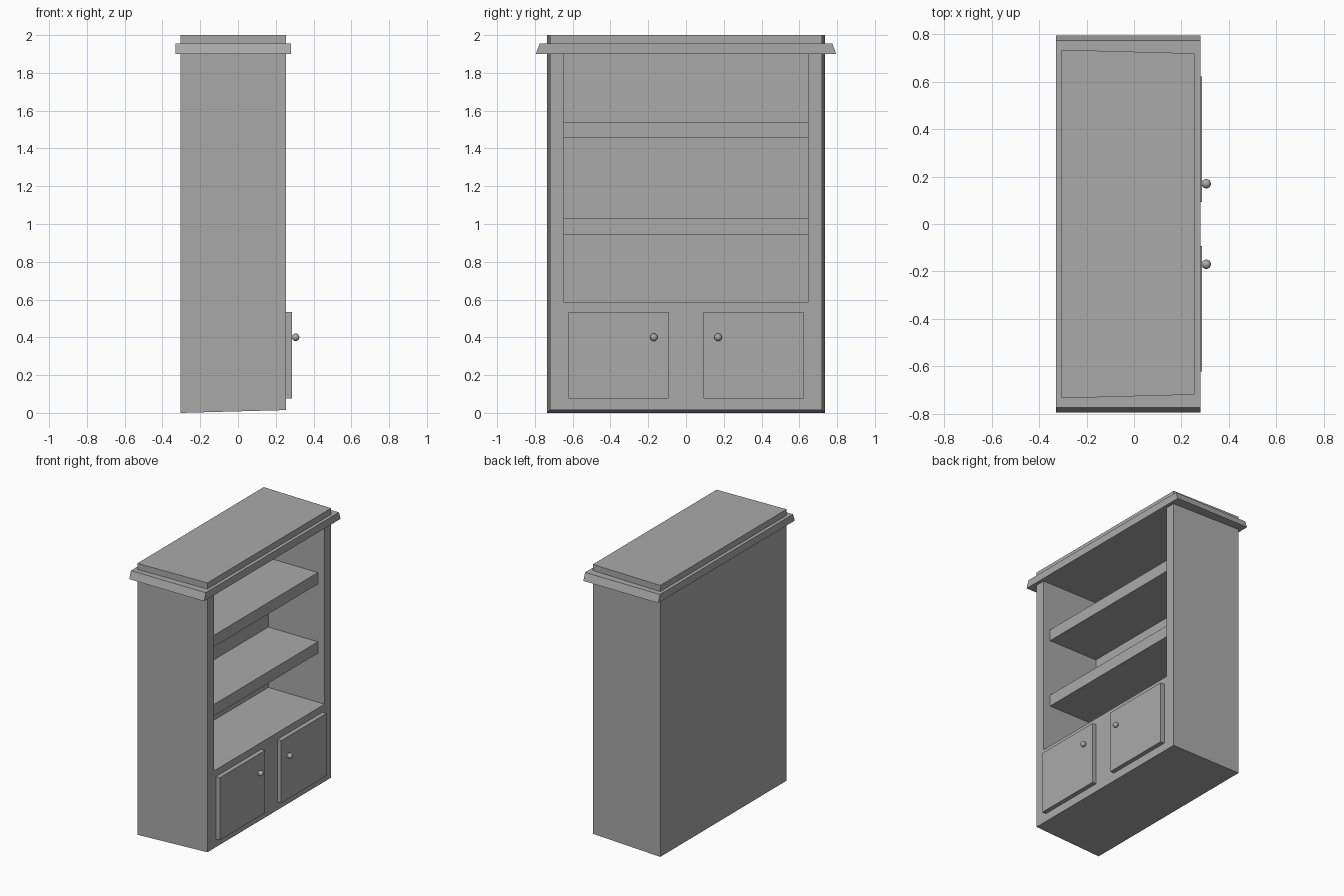
import bpy
import bmesh
from mathutils import Vector

default_cube = bpy.data.objects.get("Cube")
if default_cube:
    bpy.data.objects.remove(default_cube, do_unlink=True)

GREY = (0.4, 0.4, 0.4, 1)
grey = bpy.data.materials.new("plain grey")
grey.use_nodes = True
grey.diffuse_color = GREY
grey.node_tree.nodes["Principled BSDF"].inputs["Base Color"].default_value = GREY

BACK, FRONT = -0.305, 0.255
OPEN_Y, OPEN_LOW, OPEN_HIGH = 0.645, 0.585, 1.9
INNER_BACK, SHELF_FRONT = -0.205, 0.20


def finish(name, bm):
    bmesh.ops.recalc_face_normals(bm, faces=bm.faces)
    mesh = bpy.data.meshes.new(name)
    bm.to_mesh(mesh)
    bm.free()
    mesh.materials.append(grey)
    obj = bpy.data.objects.new(name, mesh)
    bpy.context.collection.objects.link(obj)
    return obj


def box_mesh(low, high):
    low, high = Vector(low), Vector(high)
    bm = bmesh.new()
    bmesh.ops.create_cube(bm, size=1)
    for v in bm.verts:
        v.co = (low + high) / 2 + v.co * (high - low)
    return bm


# Cabinet body: narrows slightly toward the open side, underside rises there
bm = box_mesh((BACK, -0.735, 0), (FRONT, 0.735, 2))
for v in bm.verts:
    if v.co.x > 0:
        v.co.y *= 0.72 / 0.735
        v.co.z = max(v.co.z, 0.015)

# Divide the body, then push the opening panel inward to form the recess
cuts = [((0, -OPEN_Y, 0), (0, 1, 0)), ((0, OPEN_Y, 0), (0, 1, 0)),
        ((0, 0, OPEN_LOW), (0, 0, 1)), ((0, 0, OPEN_HIGH), (0, 0, 1))]
for point, normal in cuts:
    bmesh.ops.bisect_plane(bm, geom=bm.verts[:] + bm.edges[:] + bm.faces[:],
                           plane_co=point, plane_no=normal)
bm.normal_update()
panel = [f for f in bm.faces if f.normal.x > 0.9
         and abs(f.calc_center_median().y) < 0.1
         and OPEN_LOW < f.calc_center_median().z < OPEN_HIGH]
recess = bmesh.ops.extrude_discrete_faces(bm, faces=panel)["faces"]
for v in recess[0].verts:
    v.co.x = INNER_BACK
finish("cabinet_body", bm)

# Crown moulding with sloping ends
bm = box_mesh((-0.33, -0.795, OPEN_HIGH), (0.28, 0.795, 1.955))
for v in bm.verts:
    if v.co.z > 1.93:
        v.co.y *= 0.775 / 0.795
finish("crown_moulding", bm)

# Shelves
for name, low, high in (("lower_shelf", 0.945, 1.03), ("upper_shelf", 1.455, 1.54)):
    finish(name, box_mesh((INNER_BACK, -OPEN_Y, low), (SHELF_FRONT, OPEN_Y, high)))

# Doors and round knobs
for side, name in ((-1, "right"), (1, "left")):
    inner, outer = side * 0.093, side * 0.622
    finish(name + "_door", box_mesh((FRONT, min(inner, outer), 0.075),
                                    (0.287, max(inner, outer), 0.535)))
    bm = bmesh.new()
    bmesh.ops.create_uvsphere(bm, u_segments=16, v_segments=10, radius=0.02)
    bmesh.ops.translate(bm, verts=bm.verts, vec=(0.305, side * 0.17, 0.4))
    for face in bm.faces:
        face.smooth = True
    finish(name + "_knob", bm)
